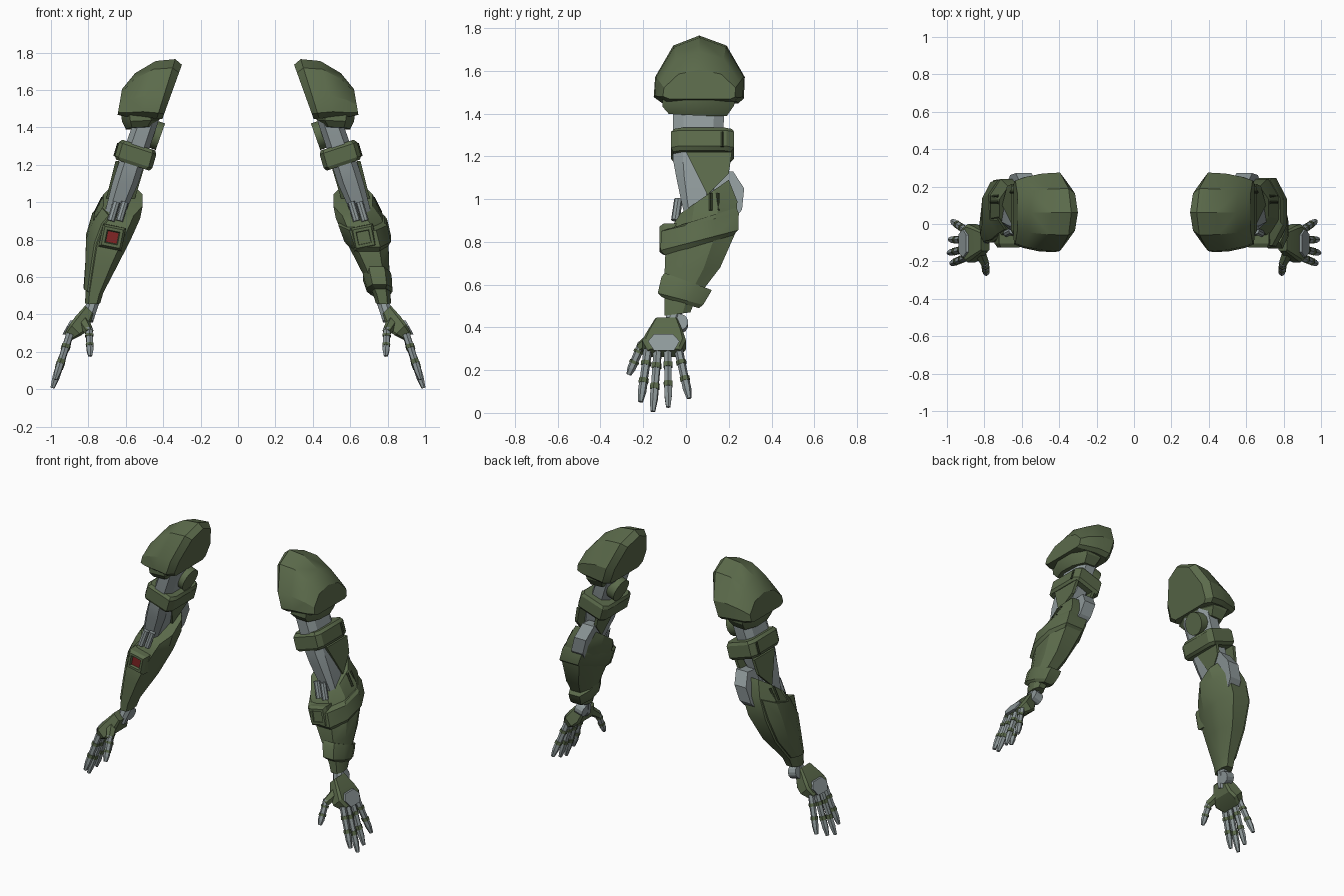
import bpy, bmesh, math
from mathutils import Vector

if "Cube" in bpy.data.objects:
    bpy.data.objects.remove(bpy.data.objects["Cube"])


def material(name, rgb):
    m = bpy.data.materials.new(name)
    m.diffuse_color = (*rgb, 1)
    m.use_nodes = True
    m.node_tree.nodes["Principled BSDF"].inputs["Base Color"].default_value = m.diffuse_color
    return m


MATS = [material("olive_green", (0.105, 0.145, 0.070)),
        material("steel_grey", (0.27, 0.315, 0.32)),
        material("dark_red", (0.22, 0.018, 0.018)),
        material("dark_green", (0.03, 0.042, 0.02))]
GREEN, GREY, RED, DARK = range(4)


def add(name, s, parts, panel=False):
    """Loft each (rings, material) part; s mirrors the arm across x."""
    bm = bmesh.new()
    for rings, mat in parts:
        vs = [[bm.verts.new((p[0] * s, p[1], p[2])) for p in r] for r in rings]
        n = len(vs[0])
        faces = [bm.faces.new(vs[0]), bm.faces.new(vs[-1])]
        for a, b in zip(vs, vs[1:]):
            for i in range(n):
                j = (i + 1) % n
                faces.append(bm.faces.new((a[i], a[j], b[j], b[i])))
        for f in faces:
            f.material_index = mat
    bmesh.ops.recalc_face_normals(bm, faces=bm.faces[:])
    if panel:  # raised plate on the outer side
        sel = [f for f in bm.faces if f.normal.x * s > 0.4
               and 0.5 < f.calc_center_median().z < 0.95]
        bmesh.ops.inset_region(bm, faces=sel, thickness=0.012, depth=0)
        bmesh.ops.inset_region(bm, faces=sel, thickness=0.005, depth=0.009)
    me = bpy.data.meshes.new(name)
    bm.to_mesh(me)
    bm.free()
    for m in MATS:
        me.materials.append(m)
    ob = bpy.data.objects.new(name + ("_left" if s > 0 else "_right"), me)
    bpy.context.collection.objects.link(ob)
    return ob


def ring(yf, zf, yb, zb, xc, hw, slope=0.0, c=0.3, k=0.55):
    """Chamfered section running front to back, tilted by slope across x."""
    prof = [(-1, c), (-1, 1 - c), (-k, 1), (k, 1), (1, 1 - c), (1, c), (k, 0), (-k, 0)]
    return [(xc + u * hw, yf + (yb - yf) * v, zf + (zb - zf) * v + slope * u * hw)
            for u, v in prof]


def sections(rows, **kw):
    return [ring(*r, **kw) for r in rows]


def rod(p0, p1, r0, r1, n=8):
    p0, p1 = Vector(p0), Vector(p1)
    q = (p1 - p0).to_track_quat('Z', 'Y')
    return [[p + q @ Vector((r * math.cos(t), r * math.sin(t), 0))
             for t in (2 * math.pi * (i + 0.5) / n for i in range(n))]
            for p, r in ((p0, r0), (p1, r1))]


def plate(pts, x_at, thick):
    """Flat plate in the y-z plane whose x follows the height."""
    return [[(x_at(z) + d, y, z) for y, z in pts] for d in (-thick / 2, thick / 2)]


def finger(base, tip, r):
    """Grey segments separated by green knuckle bands."""
    a, b = Vector(base), Vector(tip)
    out = []
    for t0, t1, k0, k1, m in ((0, .22, 1, .95, GREY), (.22, .30, 1.15, 1.15, GREEN),
                              (.30, .55, .95, .9, GREY), (.55, .64, 1.1, 1.1, GREEN),
                              (.64, .80, .95, .95, GREY), (.80, 1, .95, .55, GREY)):
        out.append((rod(a.lerp(b, t0), a.lerp(b, t1), r * k0, r * k1, 6), m))
    return out


def shoulder_pad(s):
    outline = [(-.8, .05), (-1, .14), (-.97, .42), (-.57, .86), (0, 1),
               (.6, .86), (1, .42), (.98, .12), (.85, .05)]
    rows = [(.41, 1.43, .30, 1.735, .17), (.44, 1.43, .335, 1.765, .213),
            (.52, 1.44, .44, 1.755, .208), (.60, 1.445, .55, 1.69, .19),
            (.645, 1.46, .62, 1.605, .17)]
    return [[(xb + (xt - xb) * v, .062 + u * w, zb + (zt - zb) * v) for u, v in outline]
            for xb, zb, xt, zt, w in rows]


def square(cx, cz, y, h, tilt=0.2):
    return [(cx + h * math.sqrt(2) * math.cos(t), y, cz + h * math.sqrt(2) * math.sin(t))
            for t in (tilt + math.pi / 4 + i * math.pi / 2 for i in range(4))]


FOREARM = [(-.03, .93, .20, 1.09, .615, .105), (-.06, .88, .24, .99, .645, .122),
           (-.095, .78, .235, .85, .688, .115), (-.10, .66, .16, .68, .725, .083),
           (-.10, .51, .045, .53, .768, .048), (-.10, .455, .02, .47, .777, .040)]

for s in (1, -1):
    # shoulder armour and joint
    add("shoulder_pad", s, [(shoulder_pad(s), GREEN)])
    add("shoulder_lip", s, [(sections([(-.11, 1.47, .23, 1.48, .525, .10),
                                       (-.11, 1.435, .225, 1.44, .52, .10),
                                       (-.08, 1.40, .19, 1.39, .525, .075)], slope=-.05), GREEN)])
    add("shoulder_joint", s, [(rod((.415, .09, 1.35), (.50, .09, 1.38), .075, .075, 14), GREEN)])

    # upper arm core, armband and side plates
    add("upper_arm", s, [(sections([(-.06, 1.45, .18, 1.45, .485, .065),
                                    (-.06, 1.18, .17, 1.18, .578, .07),
                                    (-.045, 1.10, .14, 1.1, .603, .07),
                                    (-.02, .98, .12, .98, .645, .058),
                                    (.0, .90, .10, .90, .67, .05)], c=.2), GREY)])
    add("armband", s, [(sections([(-.055, 1.305, .215, 1.305, .53, .088),
                                  (-.07, 1.288, .225, 1.288, .537, .10),
                                  (-.07, 1.215, .225, 1.215, .558, .10),
                                  (-.06, 1.198, .21, 1.198, .563, .088)],
                                 slope=.33, c=.12, k=.8), GREEN),
                       (rod((.637, .17, 1.315), (.658, .17, 1.245), .009, .009, 6), DARK)])
    tri = [(.0, 1.22), (.215, 1.22), (.20, 1.12), (.10, 1.02)]
    add("upper_arm_side_plates", s,
        [(plate(tri, lambda z: .650 + (1.2 - z) * .25, .02), GREEN),
         (plate(tri, lambda z: .507 + (1.2 - z) * .30, .02), GREEN)])

    # elbow
    hinge = [(.12, 1.12), (.22, 1.13), (.272, 1.05), (.262, .95), (.22, .90), (.08, .92)]
    add("elbow_hinge", s, [(plate(hinge, lambda z: .605 + (1 - z) * .3, .085), GREY)])
    add("elbow_rods", s, [(rod((x, -.035, 1.0), (x + .03, -.05, .90), .02, .02, 8), GREY)
                          for x in (.605, .65)])

    # forearm with the sensor block on its front
    add("forearm", s, [(sections(FOREARM), GREEN)], panel=(s < 0))
    c = (.672, .812)
    add("sensor_block", s, [([square(*c, .02, .065), square(*c, -.105, .062),
                              square(*c, -.125, .050), square(*c, -.125, .035),
                              square(*c, -.108, .030)], GREEN),
                            ([square(*c, -.107, .029), square(*c, -.112, .029)], RED)])
    add("forearm_slots", s, [(rod((.722, y, 1.025), (.762, y, .945), .010, .010, 6), DARK)
                             for y in (.115, .15)])
    if s > 0:  # extra cuffs on one forearm only
        add("elbow_cuff", s, [(sections([(-.085, .86, .235, .96, .660, .122),
                                         (-.115, .85, .247, .935, .667, .130),
                                         (-.120, .76, .245, .855, .693, .124),
                                         (-.095, .735, .22, .83, .697, .106)]), GREEN)])
        add("wrist_cuff", s, [(sections([(-.10, .655, .12, .575, .742, .070),
                                         (-.115, .635, .11, .555, .745, .076),
                                         (-.132, .56, .08, .505, .757, .068),
                                         (-.11, .54, .06, .49, .762, .052)]), GREEN)])

    # wrist and hand
    add("wrist", s, [(rod((.768, -.045, .49), (.805, -.085, .37), .036, .034), GREY),
                     (rod((.76, -.03, .41), (.815, -.03, .425), .04, .04, 12), GREY)])
    add("palm", s, [(sections([(-.145, .425, -.04, .425, .795, .022),
                               (-.185, .352, -.012, .352, .836, .035),
                               (-.205, .318, .0, .318, .868, .030),
                               (-.18, .28, -.025, .28, .908, .018)],
                              slope=1.0, c=.08, k=.7), GREEN)])
    hexagon = [(-.15, .368), (-.06, .368), (-.03, .335), (-.055, .292),
               (-.15, .292), (-.178, .335)]
    add("hand_back_plate", s, [(plate(hexagon, lambda z: .882 + (.375 - z) * .56, .022), GREY)])
    for i, (y0, y1, z1) in enumerate([(-.178, -.212, .052), (-.132, -.155, .007),
                                      (-.085, -.083, .027), (-.035, .015, .068)]):
        add(f"finger_{i + 1}", s, [*finger((.898, y0, .295),
                                           (.898 + (.295 - z1) * .325, y1, z1), .021)])
    add("thumb", s, [(rod((.825, -.15, .355), (.795, -.215, .305), .034, .024, 6), GREEN)]
        + finger((.797, -.205, .325), (.79, -.268, .178), .021))

# smooth shading with crisp edges
for ob in bpy.data.objects:
    ob.select_set(True)
    bpy.context.view_layer.objects.active = ob
bpy.ops.object.shade_smooth_by_angle(angle=math.radians(28))
